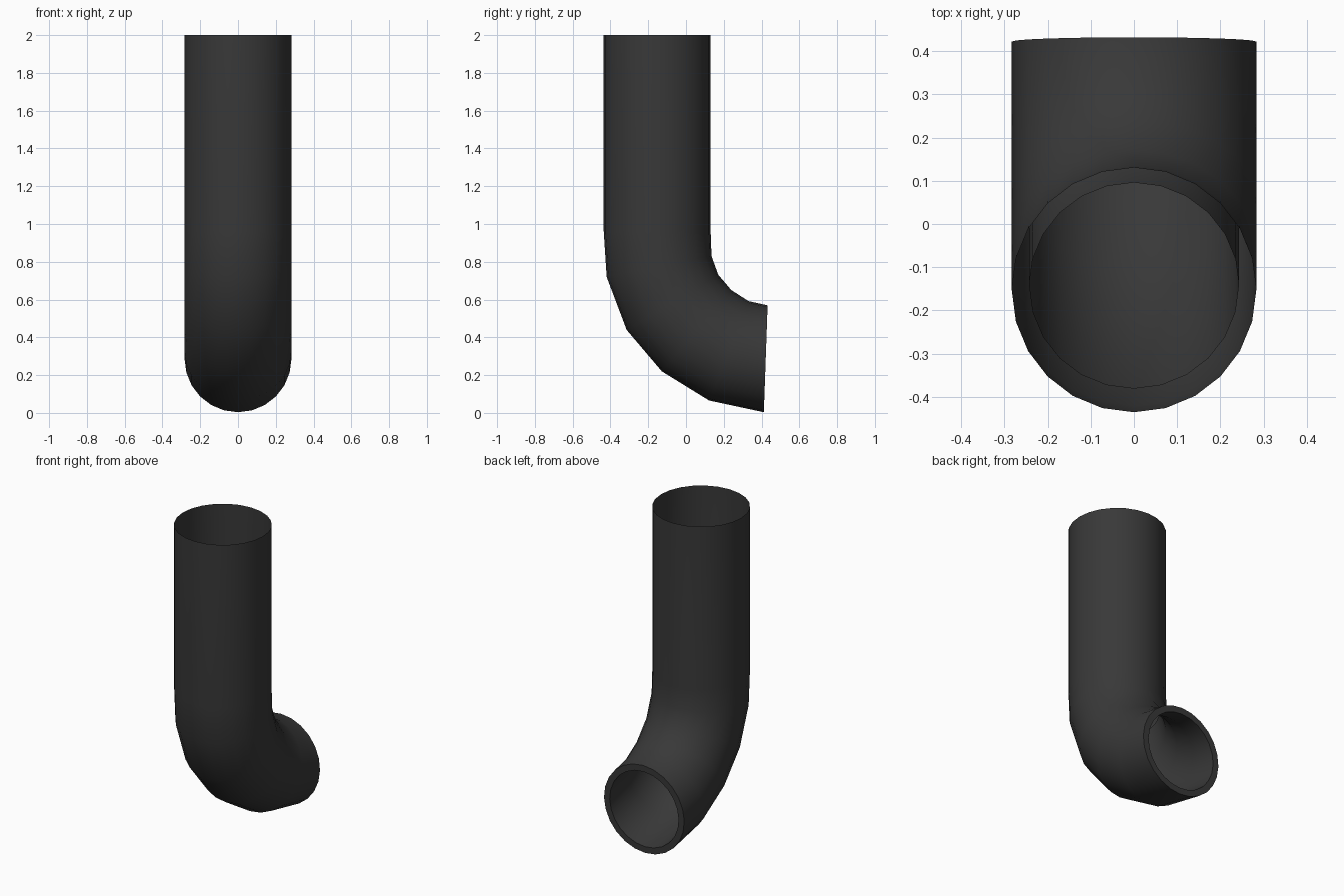
import bpy, bmesh, math
from mathutils import Vector

if "Cube" in bpy.data.objects:
    bpy.data.objects.remove(bpy.data.objects["Cube"])

SIDES = 24
OUTER, INNER = 0.283, 0.243

# Side profile of the bend: (outer y, z) and (inner y, z) for each ring
stations = [
    ((-0.435, 2.00), (0.130, 2.00)),
    ((-0.435, 0.96), (0.130, 0.96)),
    ((-0.420, 0.72), (0.135, 0.83)),
    ((-0.313, 0.44), (0.170, 0.73)),
    ((-0.128, 0.22), (0.240, 0.65)),
    ((0.122, 0.065), (0.332, 0.592)),
    ((0.412, 0.003), (0.432, 0.570)),
]


def add_ring(bm, station, radius):
    a = Vector((0, *station[0]))
    b = Vector((0, *station[1]))
    centre, up = (a + b) / 2, (b - a).normalized()
    ring = []
    for i in range(SIDES):
        t = 2 * math.pi * i / SIDES
        p = centre + radius * (up * math.cos(t) + Vector((1, 0, 0)) * math.sin(t))
        ring.append(bm.verts.new(p))
    return ring


bm = bmesh.new()
# Outer skin down to the mouth, across the rim, then back up the inner liner
rings = [add_ring(bm, s, OUTER) for s in stations]
rings += [add_ring(bm, s, INNER) for s in reversed(stations[2:])]
for r, q in zip(rings, rings[1:]):
    for i in range(SIDES):
        j = (i + 1) % SIDES
        bm.faces.new((r[i], r[j], q[j], q[i]))

# Make the outer skin face outwards
bm.normal_update()
bm.faces.ensure_lookup_table()
face = bm.faces[0]
if face.normal.dot(face.calc_center_median() - Vector((0, -0.1525, 1.48))) < 0:
    bmesh.ops.reverse_faces(bm, faces=bm.faces[:])

mesh = bpy.data.meshes.new("elbow_pipe")
bm.to_mesh(mesh)
bm.free()
pipe = bpy.data.objects.new("elbow_pipe", mesh)
bpy.context.collection.objects.link(pipe)

# Dark finish
mat = bpy.data.materials.new("dark_metal")
mat.diffuse_color = (0.04, 0.04, 0.04, 1)
mat.use_nodes = True
mat.node_tree.nodes["Principled BSDF"].inputs["Base Color"].default_value = mat.diffuse_color
mesh.materials.append(mat)

# Smooth tube, crisp rim
bpy.context.view_layer.objects.active = pipe
pipe.select_set(True)
bpy.ops.object.shade_smooth_by_angle(angle=math.radians(40))
